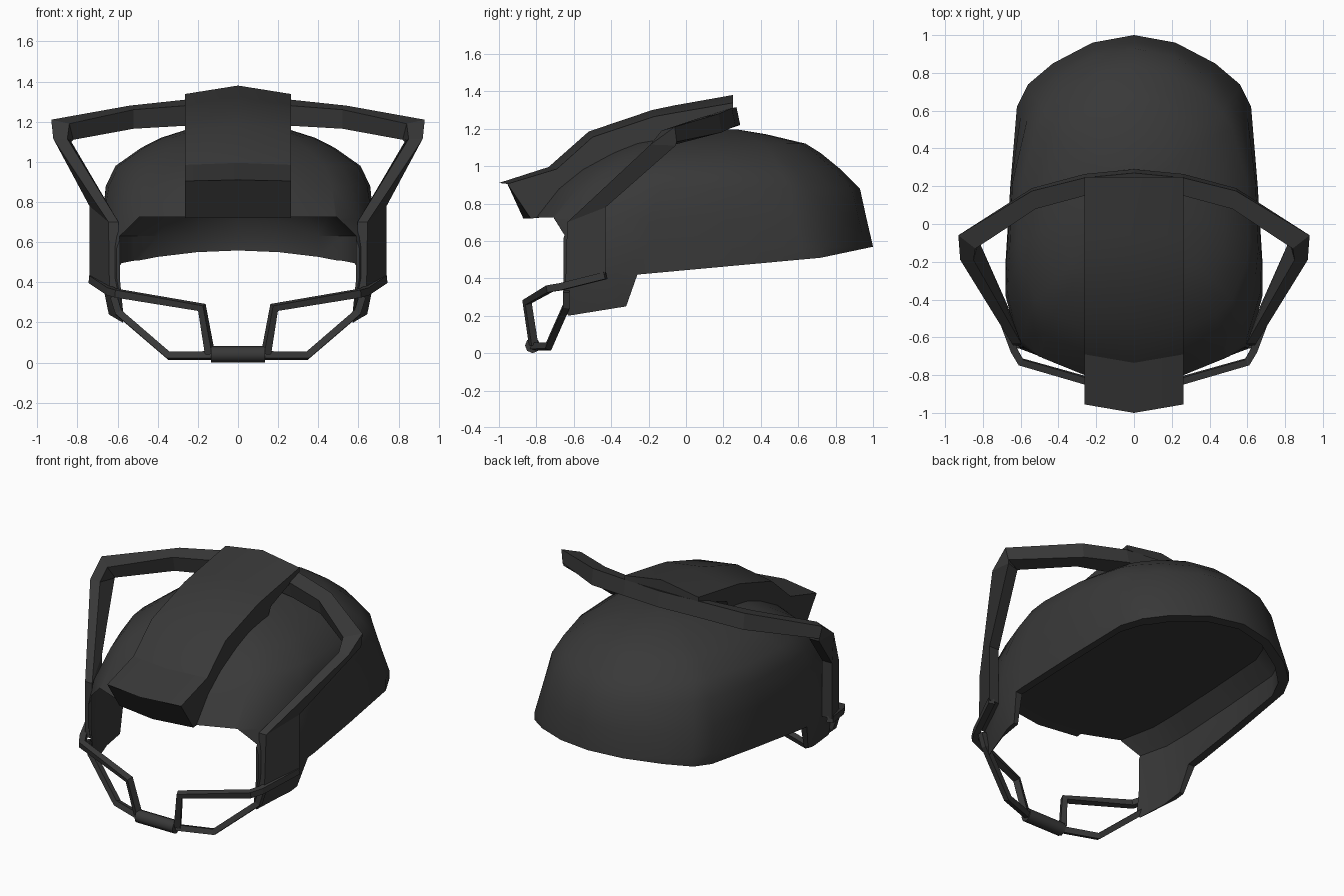
import bpy, bmesh, math

if "Cube" in bpy.data.objects:
    bpy.data.objects.remove(bpy.data.objects["Cube"])


def mesh_obj(name, verts, faces):
    me = bpy.data.meshes.new(name)
    me.from_pydata(verts, [], faces)
    bm = bmesh.new()
    bm.from_mesh(me)
    bmesh.ops.recalc_face_normals(bm, faces=bm.faces)
    bm.to_mesh(me)
    bm.free()
    ob = bpy.data.objects.new(name, me)
    bpy.context.collection.objects.link(ob)
    return ob


def loft(name, rings, cap_end=True):
    n = len(rings[0])
    verts = [p for r in rings for p in r]
    faces = [(k * n + i, k * n + (i + 1) % n, (k + 1) * n + (i + 1) % n, (k + 1) * n + i)
             for k in range(len(rings) - 1) for i in range(n)]
    faces.append(tuple(range(n)))
    if cap_end:
        faces.append(tuple(range((len(rings) - 1) * n, len(rings) * n)))
    return mesh_obj(name, verts, faces)


def smooth(ob, deg):
    bpy.ops.object.select_all(action='DESELECT')
    ob.select_set(True)
    bpy.context.view_layer.objects.active = ob
    bpy.ops.object.shade_smooth_by_angle(angle=math.radians(deg))


# Dome shell: one plan outline, rescaled and rounded off at each height
half = [(0, 1), (.22, .96), (.43, .85), (.56, .74), (.62, .62), (.655, .2),
        (.68, -.2), (.68, -.38), (.61, -.65), (.5, -.745), (.26, -.83), (0, -.86)]
plan = half + [(-x, y) for x, y in half[-2:0:-1]]


def ring(z, y0, y1, w, rounding=0):
    pts = []
    for x, y in plan:
        u, v = x / .68, (y - .07) / .93
        r = max(1, math.hypot(u, v)) ** (rounding if v > 0 else rounding * .4)
        pts.append((u / r * w, (y0 + y1) / 2 + v / r * (y1 - y0) / 2, z))
    return pts


levels = [(.1, -.86, 1, .615), (.42, -.86, 1, .68), (.57, -.86, 1, .68), (.72, -.84, .965, .68, .4),
          (.88, -.72, .93, .668, .9), (.98, -.60, .83, .62, 1), (1.07, -.45, .72, .49, 1),
          (1.12, -.34, .64, .39, 1), (1.17, -.12, .43, .23, 1), (1.195, .1, .28, .07, 1)]
shell = loft("helmet_shell", [ring(*l) for l in levels])

# Cutters: flat-topped head cavity with chamfered edge, and the side-profile trim
cavity = loft("cavity_cutter", [ring(-.5, -.95, .955, .60), ring(.1, -.95, .955, .60), ring(.42, -.95, .955, .635),
                                ring(.63, -.95, .95, .635), ring(.725, -.95, .90, .54)])
trim = [(-1.2, .72), (-.72, .72), (-.655, .64), (-.655, .25), (-.63, .20), (-.32, .25),
        (-.26, .42), (.72, .51), (1.1, .59), (1.1, -.3), (-1.2, -.3)]
profile = loft("trim_cutter", [[(x, y, z) for y, z in trim] for x in (-1.2, 1.2)])
for c in (cavity, profile):
    c.hide_render = True
    b = shell.modifiers.new("cut", 'BOOLEAN')
    b.operation = 'DIFFERENCE'
    b.solver = 'EXACT'
    b.object = c
dg = bpy.context.evaluated_depsgraph_get()
cut_mesh = bpy.data.meshes.new_from_object(shell.evaluated_get(dg))
shell.modifiers.clear()
shell.data = cut_mesh
for c in (cavity, profile):
    bpy.data.objects.remove(c)
smooth(shell, 35)

# Raised crest with a shallow centre ridge: (y, top z, bottom y, bottom z, ridge y, ridge z)
crest_rows = [(-.955, .905, -.83, .72, -1.0, .91), (-.69, .985, -.6, .74, -.735, .995),
              (-.50, 1.155, -.45, .9, -.52, 1.185), (-.17, 1.265, -.1, 1.08, -.18, 1.30),
              (-.06, 1.285, -.04, 1.2, -.06, 1.325), (.25, 1.338, .25, 1.31, .25, 1.38)]
w = .263
crest = loft("crest", [[(-w, by, bz), (-w, y, z), (0, ry, rz), (w, y, z), (w, by, bz),
                        (0, by - (.04 if y < -.9 else 0), bz)]
                       for y, z, by, bz, ry, rz in crest_rows])
smooth(crest, 24.2)

# Side frame: cheek strap rising to a wide bar behind the crest
stations = [
    [(.74, -.43, .42), (.64, -.645, .35), (.595, -.645, .35), (.67, -.43, .42)],
    [(.74, -.43, .78), (.645, -.635, .70), (.595, -.635, .70), (.67, -.43, .78)],
    [(.91, -.055, 1.11), (.92, -.19, 1.115), (.85, -.19, 1.115), (.83, -.07, 1.10)],
    [(.915, -.05, 1.13), (.93, -.06, 1.21), (.84, -.13, 1.19), (.82, -.08, 1.11)],
    [(.54, .19, 1.18), (.54, .175, 1.28), (.52, .08, 1.26), (.52, .10, 1.165)],
    [(.26, .265, 1.215), (.26, .245, 1.31), (.26, .15, 1.28), (.26, .17, 1.18)],
    [(0, .29, 1.22), (0, .27, 1.315), (0, .19, 1.29), (0, .2, 1.19)]]
frame = loft("side_frame", stations, cap_end=False)
frame.modifiers.new("mirror", 'MIRROR').use_clip = True


# Wire chin guard, square in section
def wire(name, pts, r):
    cu = bpy.data.curves.new(name, 'CURVE')
    cu.dimensions = '3D'
    cu.bevel_depth = r
    cu.bevel_resolution = 0
    cu.use_fill_caps = True
    sp = cu.splines.new('POLY')
    sp.use_smooth = False
    sp.points.add(len(pts) - 1)
    for p, co in zip(sp.points, pts):
        p.co = (*co, 1)
        p.tilt = math.pi / 4
    ob = bpy.data.objects.new(name, cu)
    bpy.context.collection.objects.link(ob)


for s, side in ((1, "right"), (-1, "left")):
    upper = [(.725, -.43, .415), (.635, -.67, .355), (.60, -.73, .345), (.18, -.85, .275), (.14, -.815, .045)]
    lower = [(.62, -.64, .33), (.595, -.64, .25), (.345, -.735, .035), (.12, -.815, .035)]
    wire("upper_chin_wire_" + side, [(s * x, y, z) for x, y, z in upper], .027)
    wire("lower_chin_wire_" + side, [(s * x, y, z) for x, y, z in lower], .025)

# Chin roller joining both wires
bpy.ops.mesh.primitive_cylinder_add(vertices=8, radius=.041, depth=.27,
                                    location=(0, -.82, .041), rotation=(0, math.pi / 2, 0))
bpy.context.object.name = "chin_roller"
smooth(bpy.context.object, 50)

# Same dark grey on every part
mat = bpy.data.materials.new("dark_grey")
mat.diffuse_color = (.04, .04, .04, 1)
mat.use_nodes = True
mat.node_tree.nodes["Principled BSDF"].inputs["Base Color"].default_value = mat.diffuse_color
for ob in bpy.context.scene.objects:
    ob.data.materials.clear()
    ob.data.materials.append(mat)
